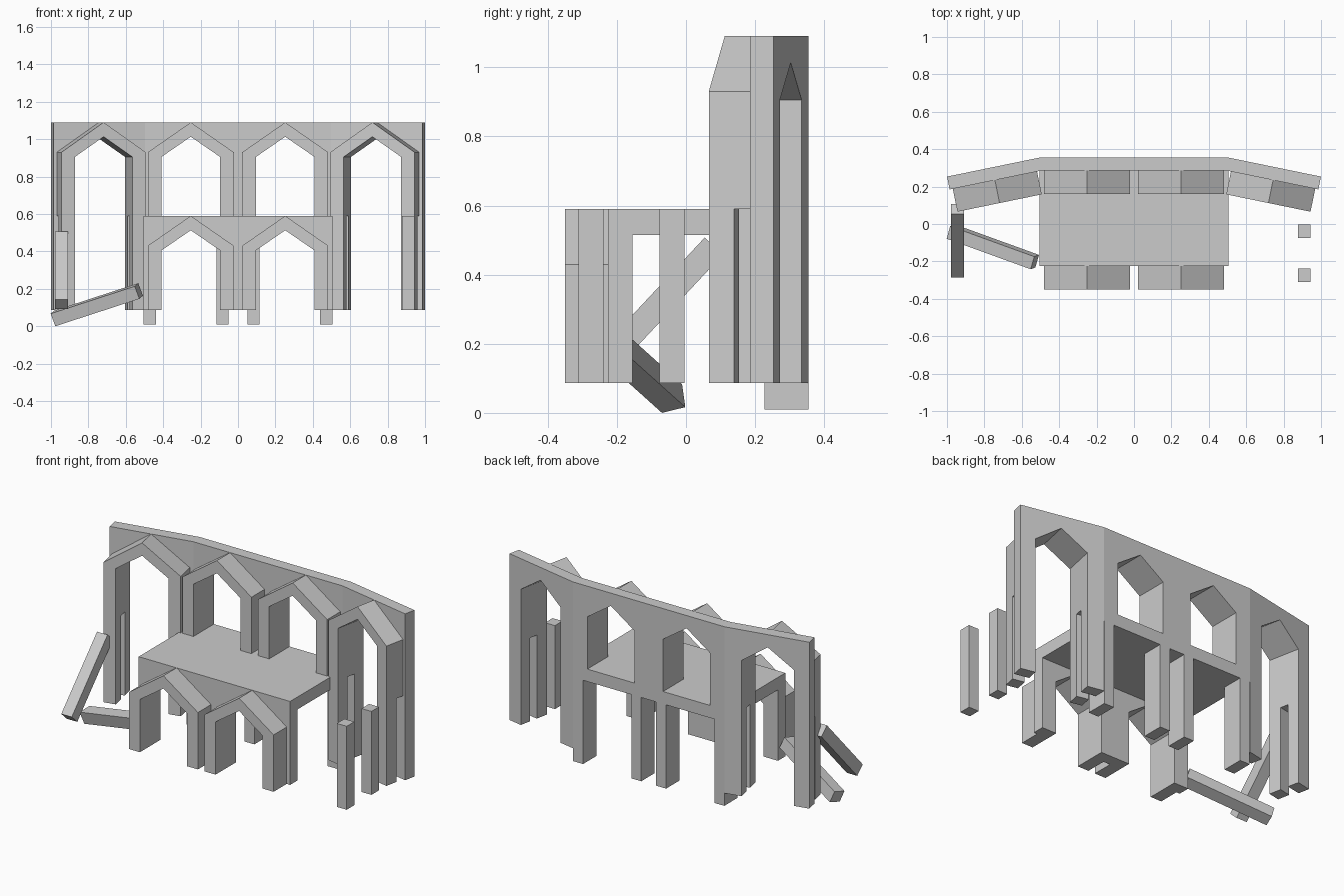
import bpy, math
from mathutils import Matrix, Vector

if "Cube" in bpy.data.objects:
    bpy.data.objects.remove(bpy.data.objects["Cube"])

ANGLE = math.radians(11.6)
WALL, ARCH, POST = 0.07, 0.125, 0.075      # depths
FLOOR, DECK = 0.087, 0.59                  # base and deck heights
C = 0.2525                                 # centre of each bay


def prism(name, profile, y0, y1, matrix=Matrix()):
    """Extrude an (x, z) outline from y0 to y1."""
    n = len(profile)
    verts = [(x, y0, z) for x, z in profile] + [(x, y1, z) for x, z in profile]
    faces = [tuple(range(n)), tuple(reversed(range(n, 2 * n)))]
    faces += [((i + 1) % n, i, i + n, (i + 1) % n + n) for i in range(n)]
    if matrix.determinant() < 0:
        faces = [tuple(reversed(f)) for f in faces]
    mesh = bpy.data.meshes.new(name)
    mesh.from_pydata([matrix @ Vector(v) for v in verts], [], faces)
    obj = bpy.data.objects.new(name, mesh)
    bpy.context.collection.objects.link(obj)
    return obj


def box(name, x0, x1, y0, y1, z0, z1, matrix=Matrix()):
    return prism(name, [(x0, z0), (x1, z0), (x1, z1), (x0, z1)], y0, y1, matrix)


def opening(c, base, top):
    """Pointed opening, left foot to right foot."""
    return [(c - 0.157, base), (c - 0.157, top - 0.185), (c, top - 0.077),
            (c + 0.157, top - 0.185), (c + 0.157, base)]


def arch(name, c, base, top, y0, y1, matrix=Matrix()):
    outer = [(c + 0.23, base), (c + 0.23, top - 0.16), (c, top),
             (c - 0.23, top - 0.16), (c - 0.23, base)]
    prism(name, opening(c, base, top) + outer, y0, y1, matrix)


def bay_wall(name, x0, x1, c, base, top, y0, y1, matrix=Matrix()):
    """One bay of wall with a pointed opening down to its base."""
    prism(name, opening(c, base, top) + [(x1, base), (x1, top), (x0, top), (x0, base)],
          y0, y1, matrix)


MIRROR = Matrix.Diagonal((-1, 1, 1, 1))
WING = Matrix.Translation((0.505, 0.355, 0)) @ Matrix.Rotation(-ANGLE, 4, 'Z')

# Deck slab
box("deck", -0.505, 0.505, -0.155, 0.355, 0.515, DECK)

for side, m in (("right", Matrix()), ("left", MIRROR)):
    # Lower front arcade
    bay_wall("front_wall_" + side, 0, 0.505, C, FLOOR, DECK, -0.225, -0.155, m)
    arch("front_arch_" + side, C, FLOOR, DECK, -0.35, -0.225, m)
    # Upper back arcade
    bay_wall("back_wall_" + side, 0, 0.505, C, DECK, 1.09, 0.285, 0.355, m)
    arch("back_arch_" + side, C, DECK, 1.09, 0.16, 0.285, m)
    # Back legs under the deck
    for x in (0.05, 0.438):
        box("back_leg_" + side, x, x + 0.066, 0.227, 0.355, 0.01, 0.515, m)
    # Angled wing: wall, arch and front posts
    w = m @ WING
    c = 0.258
    bay_wall("wing_wall_" + side, 0, 0.505, c, FLOOR, 1.09, -WALL, 0, w)
    arch("wing_arch_" + side, c, DECK, 1.09, -WALL - ARCH, -WALL, w)
    for x in (c - 0.23, c + 0.157):
        box("wing_post_" + side, x, x + 0.073, -WALL - ARCH,
            -WALL - ARCH + POST, FLOOR, DECK, w)

# Standing posts on the right
for y in (-0.04, -0.275):
    box("standing_post", 0.877, 0.943, y - 0.036, y + 0.036, FLOOR, DECK)

# Fallen posts on the left
lean = Matrix.Translation((-0.943, -0.09, 0.3)) @ Matrix.Rotation(math.radians(-43), 4, 'X')
box("leaning_post", -0.035, 0.035, -0.036, 0.036, -0.25, 0.25, lean)
turn = Vector((0.46, -0.167, 0.15)).to_track_quat('X', 'Z').to_matrix().to_4x4()
lying = Matrix.Translation((-0.755, -0.122, 0.115)) @ turn @ Matrix.Rotation(math.radians(14), 4, 'X')
box("lying_post", -0.25, 0.25, -0.036, 0.036, -0.036, 0.036, lying)
